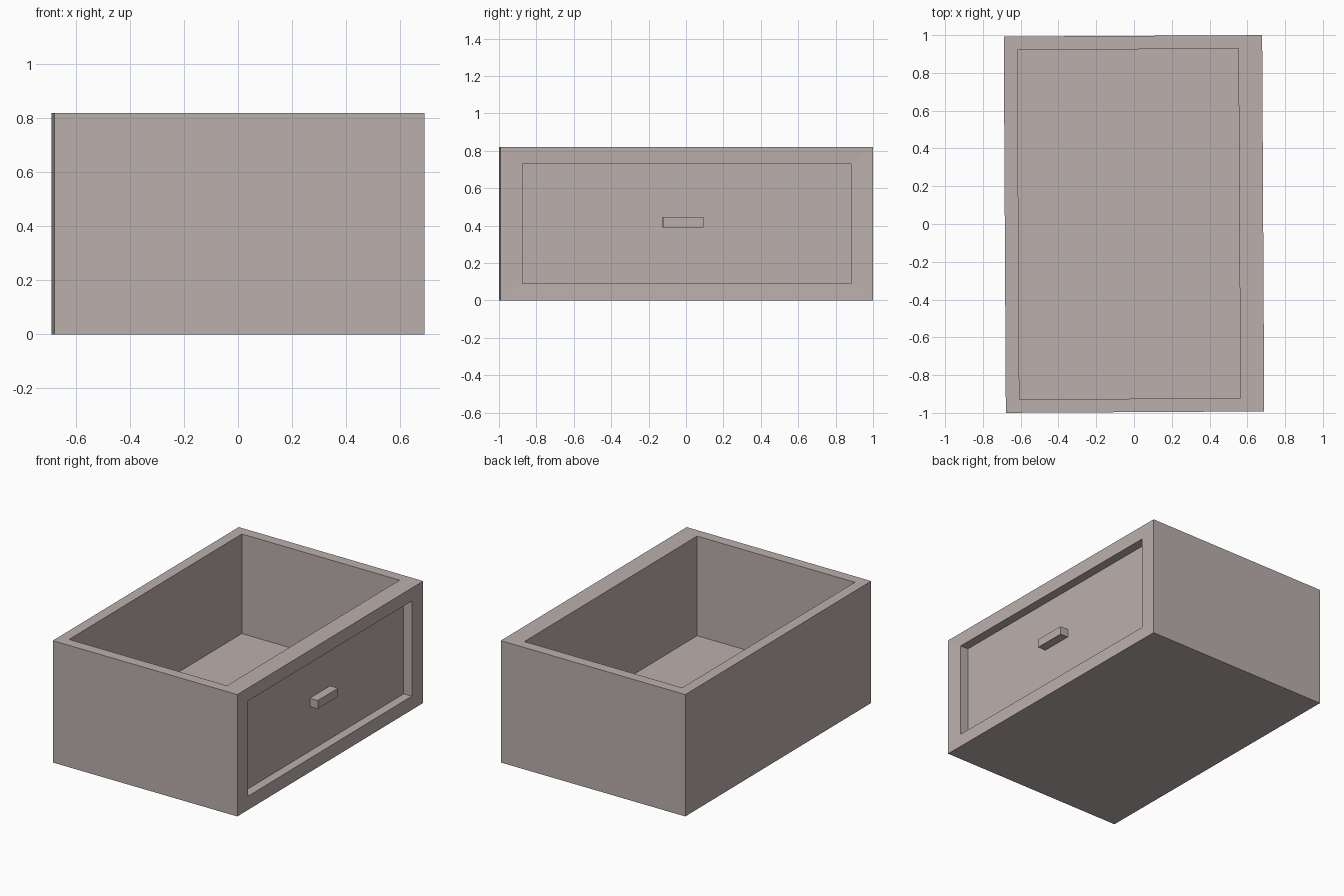
import bpy
import bmesh
from mathutils import Matrix, Vector

default = bpy.data.objects.get("Cube")
if default:
    bpy.data.objects.remove(default, do_unlink=True)

HX, HY, HEIGHT = 0.684, 0.996, 0.82
TURN = Matrix.Rotation(0.0055, 4, "Z")   # the whole box sits slightly turned

wood = bpy.data.materials.new("grey brown")
wood.use_nodes = True
colour = (0.50, 0.43, 0.415, 1)
wood.diffuse_color = colour
wood.node_tree.nodes["Principled BSDF"].inputs["Base Color"].default_value = colour


def box_mesh(low, high):
    """Box between two corners."""
    low, high = Vector(low), Vector(high)
    bm = bmesh.new()
    bmesh.ops.create_cube(bm, size=1)
    bmesh.ops.scale(bm, vec=high - low, verts=bm.verts)
    bmesh.ops.translate(bm, vec=(low + high) / 2, verts=bm.verts)
    return bm


def pocket(bm, direction, low, high, floor):
    """Sink a rectangular pocket between low and high into the outer face."""
    axis = Vector(direction)
    face = max(bm.faces, key=lambda f: f.normal.dot(axis))
    middle = face.calc_center_median()
    bmesh.ops.inset_region(bm, faces=[face], thickness=0.05, use_even_offset=True)
    for v in face.verts:
        v.co = [lo if c < m else hi if c > m else c
                for c, m, lo, hi in zip(v.co, middle, low, high)]
        # the axis coordinate is the rim of the pocket
        for i in range(3):
            if direction[i]:
                v.co[i] = high[i]
    new = bmesh.ops.extrude_discrete_faces(bm, faces=[face])["faces"][0]
    for v in new.verts:
        v.co += axis * (floor - v.co.dot(axis))


def finish(bm, name):
    bmesh.ops.recalc_face_normals(bm, faces=bm.faces)
    bm.transform(TURN)
    mesh = bpy.data.meshes.new(name)
    bm.to_mesh(mesh)
    bm.free()
    mesh.materials.append(wood)
    bpy.context.collection.objects.link(bpy.data.objects.new(name, mesh))


# Open box with a deep cavity and a recessed panel on one long side
box = box_mesh((-HX, -HY, 0), (HX, HY, HEIGHT))
pocket(box, (0, 0, 1), (-0.612, -0.925, HEIGHT), (0.558, 0.925, HEIGHT), 0.15)
pocket(box, (1, 0, 0), (HX, -0.878, 0.09), (HX - 0.003, 0.878, 0.73), 0.621)
finish(box, "open_box")

# Small bar handle in the middle of the recessed panel
finish(box_mesh((0.612, -0.128, 0.39), (0.68, 0.09, 0.446)), "handle")
